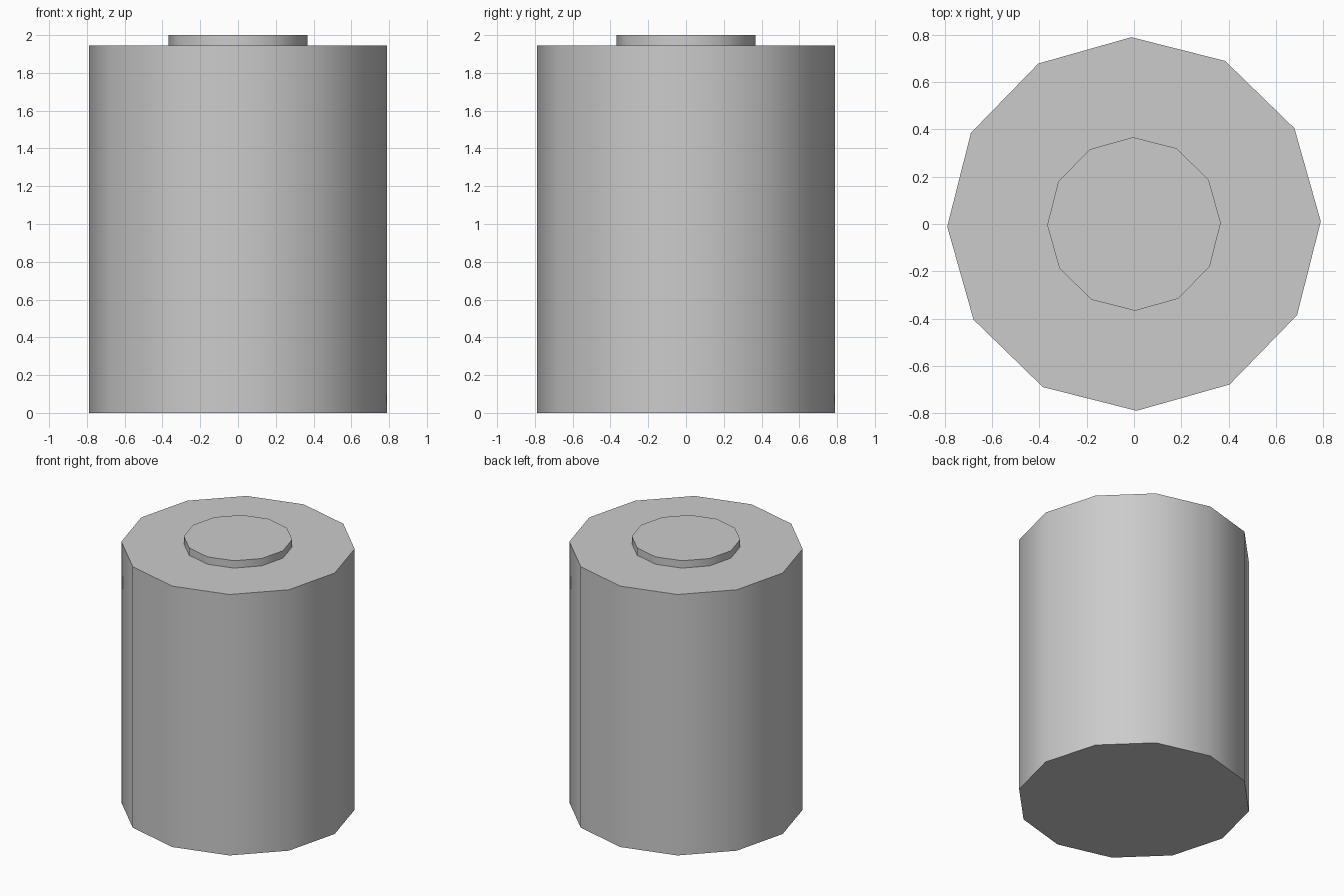
import bpy
import math

if "Cube" in bpy.data.objects:
    bpy.data.objects.remove(bpy.data.objects["Cube"])

SIDES = 12
TURN = math.radians(0.8)


def cylinder(name, radius, z0, z1):
    """Twelve-sided upright cylinder with smooth sides and sharp rims."""
    bpy.ops.mesh.primitive_cylinder_add(
        vertices=SIDES, radius=radius, depth=z1 - z0,
        location=(0, 0, (z0 + z1) / 2), rotation=(0, 0, TURN))
    obj = bpy.context.object
    obj.name = name
    bpy.ops.object.shade_smooth_by_angle(angle=math.radians(40))
    return obj


# Main can
cylinder("body", 0.79, 0.0, 1.945)

# Raised disc on top, sunk slightly into the body
cylinder("top_cap", 0.367, 1.935, 2.0)
